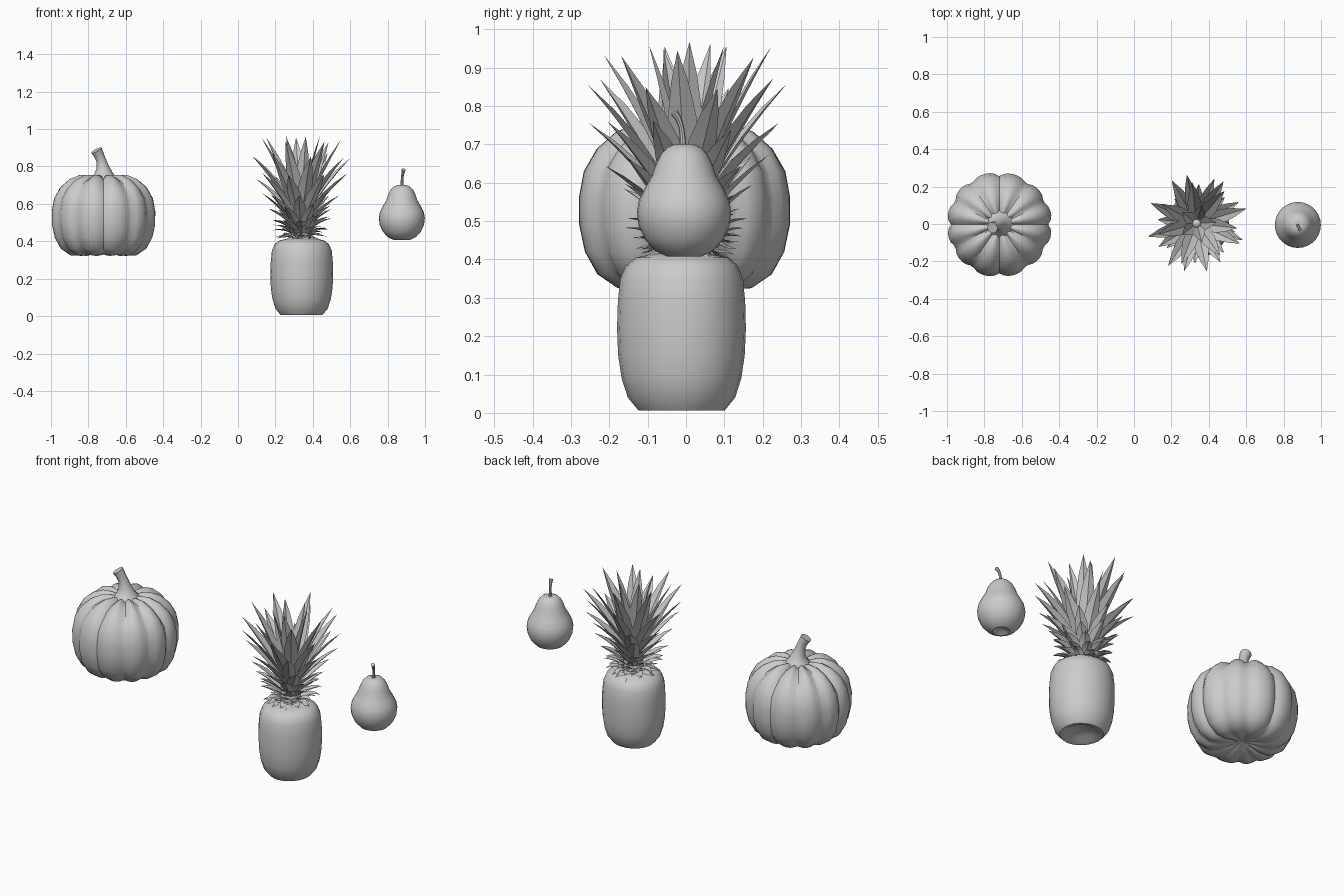
import bpy, bmesh, math, random
from mathutils import Vector

if "Cube" in bpy.data.objects:
    bpy.data.objects.remove(bpy.data.objects["Cube"])

random.seed(4)


def finish(name, bm, angle=40):
    bmesh.ops.recalc_face_normals(bm, faces=bm.faces[:])
    mesh = bpy.data.meshes.new(name)
    bm.to_mesh(mesh)
    bm.free()
    ob = bpy.data.objects.new(name, mesh)
    bpy.context.collection.objects.link(ob)
    bpy.ops.object.select_all(action='DESELECT')
    bpy.context.view_layer.objects.active = ob
    ob.select_set(True)
    bpy.ops.object.shade_smooth_by_angle(angle=math.radians(angle))
    return ob


def skin(bm, rings):
    for a, b in zip(rings, rings[1:]):
        n = len(a)
        for i in range(n):
            bm.faces.new((a[i], a[(i + 1) % n], b[(i + 1) % n], b[i]))


def revolve(name, profile, cx, cy, sides, shape=None):
    """Turn an (r, z) profile whose first and last points lie on the axis."""
    bm = bmesh.new()
    rings = []
    for r, z in profile[1:-1]:
        ring = []
        for i in range(sides):
            a = 2 * math.pi * i / sides
            rr, zz = shape(a, r, z) if shape else (r, z)
            ring.append(bm.verts.new((cx + rr * math.cos(a), cy + rr * math.sin(a), zz)))
        rings.append(ring)
    skin(bm, rings)
    for ring, (r, z) in ((rings[0], profile[0]), (rings[-1], profile[-1])):
        tip = bm.verts.new((cx, cy, z))
        for i in range(sides):
            bm.faces.new((ring[i], ring[(i + 1) % sides], tip))
    return finish(name, bm)


def tube(name, path, sides):
    """Tapered stem through (x, y, z, radius) points."""
    bm = bmesh.new()
    pts = [Vector(p[:3]) for p in path]
    rings = []
    for k, p in enumerate(pts):
        d = (pts[min(k + 1, len(pts) - 1)] - pts[max(k - 1, 0)]).normalized()
        u = Vector((0, 1, 0)).cross(d).normalized()
        v = d.cross(u)
        rings.append([bm.verts.new(p + path[k][3] * (u * math.cos(2 * math.pi * i / sides)
                      + v * math.sin(2 * math.pi * i / sides))) for i in range(sides)])
    skin(bm, rings)
    bm.faces.new(rings[0])
    bm.faces.new(rings[-1])
    return finish(name, bm)


# Pumpkin: ribbed flattened globe
LOBES = 12


def ribs(a, r, z):
    groove = 1 - abs(math.sin(a * LOBES / 2 + 0.35 * math.sin(2 * a)))
    wob = 0.006 * math.sin(3 * a + 1)
    k = 1 - 0.075 * groove ** 1.5 + wob
    drop = 0.02 * groove * (1 if z > 0.66 else -0.4 if z < 0.38 else 0)
    return r * k, z - drop


pumpkin = [(0, .35), (.06, .335), (.12, .322), (.18, .325), (.232, .36), (.265, .42),
           (.28, .49), (.281, .56), (.268, .63), (.235, .69), (.185, .733), (.13, .755),
           (.075, .755), (.035, .74), (0, .735)]
revolve("pumpkin_body", pumpkin, -.72, -.003, 72, ribs)
tube("pumpkin_stem", [(-.718, 0, .735, .075), (-.719, 0, .762, .05), (-.723, -.002, .795, .034),
                      (-.732, -.008, .835, .026), (-.745, -.014, .865, .027),
                      (-.757, -.02, .887, .031)], 10)

# Pineapple: rounded barrel body
barrel = [(0, .035), (.06, .028), (.085, .012), (.112, .006), (.14, .04), (.156, .09), (.165, .15),
          (.168, .22), (.166, .29), (.16, .35), (.145, .385), (.12, .405), (.07, .415), (0, .415)]
PX, PY = .34, -.01
revolve("pineapple_body", barrel, PX, PY, 24,
        lambda a, r, z: (r * (1 + .012 * math.sin(3 * a + 2 * z)), z))
CX, CY = .335, .003
revolve("crown_core", [(0, .40), (.055, .405), (.05, .5), (.03, .6), (0, .66)], CX, CY, 10)


# Crown: pointed, creased leaves in tiers
def leaf(bm, ang, z0, r0, rt, zt, width, bow):
    out = Vector((math.cos(ang), math.sin(ang), 0))
    side = Vector((-math.sin(ang), math.cos(ang), 0))
    c = Vector((CX, CY, 0))
    p0 = c + out * r0 + Vector((0, 0, z0))
    p2 = c + out * rt + Vector((0, 0, zt))
    p1 = (p0 + p2) / 2 + Vector((0, 0, bow)) - out * bow * .3
    rows = []
    for t, w in ((0, .7), (.25, .95), (.5, 1), (.75, .62)):
        p = p0 * (1 - t) ** 2 + p1 * 2 * t * (1 - t) + p2 * t * t
        d = ((p1 - p0) * (1 - t) + (p2 - p1) * t).normalized()
        up = d.cross(side)
        up = -up if up.dot(out) > 0 else up
        h = width * w / 2
        rows.append([bm.verts.new(p + side * h + up * h * .35), bm.verts.new(p),
                     bm.verts.new(p - side * h + up * h * .35)])
    tip = bm.verts.new(p2)
    for a, b in zip(rows, rows[1:]):
        for i in (0, 1):
            bm.faces.new((a[i], a[i + 1], b[i + 1], b[i]))
    for i in (0, 1):
        bm.faces.new((rows[-1][i], rows[-1][i + 1], tip))


# base z, base radius, tip radius, tip z, width, bow, count
tiers = [(.415, .05, .125, .405, .040, .025, 10), (.425, .05, .140, .435, .045, .022, 10),
         (.44, .05, .155, .475, .050, .018, 10), (.46, .05, .165, .525, .055, .015, 10),
         (.48, .048, .18, .585, .060, .012, 9), (.50, .045, .205, .66, .065, .01, 8),
         (.52, .04, .255, .755, .072, .02, 8), (.545, .035, .265, .86, .075, .02, 8),
         (.57, .03, .225, .945, .075, .015, 7), (.60, .02, .10, .965, .070, .01, 5)]
bm = bmesh.new()
for k, (z0, r0, rt, zt, w, bow, n) in enumerate(tiers):
    for i in range(n):
        a = 2 * math.pi * (i + .5 * (k % 2)) / n + .21 * k + random.uniform(-.1, .1)
        leaf(bm, a, z0, r0, rt * random.uniform(.93, 1.05), zt + random.uniform(-.018, .015), w, bow)
finish("crown_leaves", bm, 20)

# Pear: bulb with narrow neck
pear = [(0, .425), (.02, .42), (.045, .408), (.075, .422), (.102, .452), (.119, .49), (.123, .525),
        (.117, .557), (.1, .59), (.083, .62), (.073, .65), (.06, .675), (.043, .693), (.022, .701),
        (0, .695)]
revolve("pear_body", pear, .876, -.005, 28)
tube("pear_stem", [(.876, -.008, .69, .009), (.877, -.009, .72, .0075), (.879, -.012, .745, .007),
                   (.882, -.02, .768, .0085), (.886, -.03, .783, .011)], 8)
